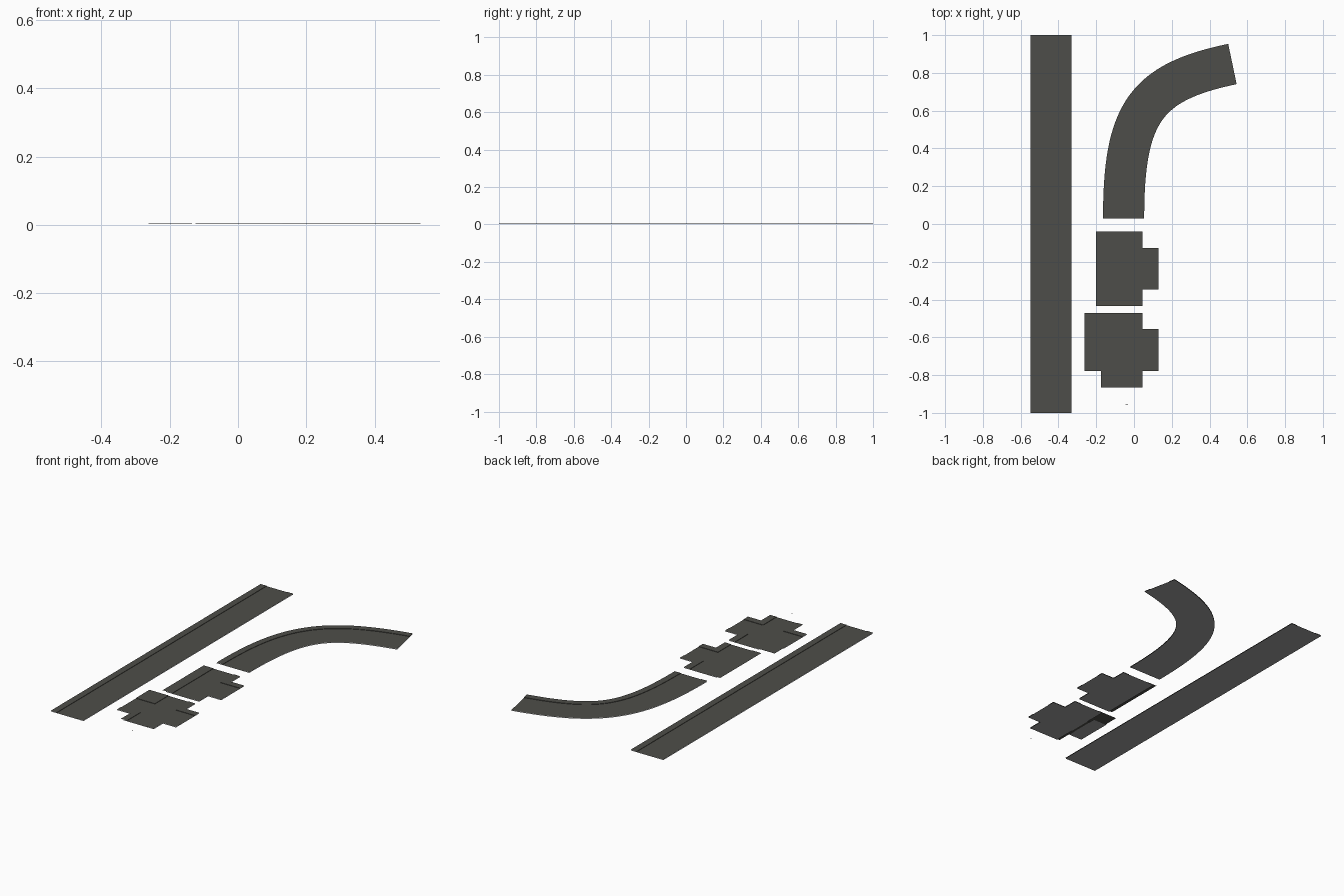
import bpy, bmesh
from mathutils import Vector

if "Cube" in bpy.data.objects:
    bpy.data.objects.remove(bpy.data.objects["Cube"])

ROAD, KERB = 0.002, 0.0045  # heights of the road and of the raised pavements
W, P = 0.109, 0.04          # half road width, pavement width


def material(name, c):
    m = bpy.data.materials.new(name)
    m.diffuse_color = (*c, 1)
    m.use_nodes = True
    m.node_tree.nodes["Principled BSDF"].inputs["Base Color"].default_value = m.diffuse_color
    return m


asphalt = material("dark_asphalt", (0.076, 0.076, 0.067))
base = material("grey_base", (0.34, 0.34, 0.34))


def finish(name, bm, mat):
    bmesh.ops.remove_doubles(bm, verts=bm.verts, dist=1e-5)
    me = bpy.data.meshes.new(name)
    bm.to_mesh(me)
    bm.free()
    me.materials.append(mat)
    ob = bpy.data.objects.new(name, me)
    bpy.context.collection.objects.link(ob)


def face(bm, *pts):
    bm.faces.new([bm.verts.new(p) for p in pts])


def strip(name, path, prof, mat):
    """Sweep a cross-section along path = [(centre, left normal)]."""
    bm = bmesh.new()
    rows = [[Vector((*(c + n * o), z)) for o, z in prof] for c, n in path]
    for a, b in zip(rows, rows[1:]):
        for i in range(len(prof) - 1):
            face(bm, a[i], a[i + 1], b[i + 1], b[i])
    finish(name, bm, mat)


def sweep(name, path):
    """Road with a pavement along both sides, over a flat base."""
    k = W - P
    strip(name, path, [(W, KERB), (k, KERB), (k, ROAD), (-k, ROAD), (-k, KERB), (-W, KERB)], asphalt)
    strip(name + "_base", path, [(-W, 0), (W, 0)], base)


def junction(name, xs, ys, rows):
    """Grid of cells, top row first: r = road, p = pavement, . = empty."""
    bm = bmesh.new()
    height = {"r": ROAD, "p": KERB}
    rows = rows[::-1]
    for j, row in enumerate(rows):
        for i, c in enumerate(row):
            if c == ".":
                continue
            x0, x1, y0, y1, z = xs[i], xs[i + 1], ys[j], ys[j + 1], height[c]
            face(bm, (x0, y0, z), (x1, y0, z), (x1, y1, z), (x0, y1, z))
            if c != "p":
                continue
            # kerb faces towards neighbouring road cells
            for di, dj, a, b in ((1, 0, (x1, y0), (x1, y1)), (-1, 0, (x0, y1), (x0, y0)),
                                 (0, 1, (x1, y1), (x0, y1)), (0, -1, (x0, y0), (x1, y0))):
                u, v = i + di, j + dj
                if 0 <= v < len(rows) and 0 <= u < len(row) and rows[v][u] == "r":
                    face(bm, (*a, ROAD), (*b, ROAD), (*b, z), (*a, z))
    finish(name, bm, asphalt)


def plates(name, rects, mat, z=0):
    """Flat rectangles facing down."""
    bm = bmesh.new()
    for x0, x1, y0, y1 in rects:
        face(bm, (x0, y0, z), (x0, y1, z), (x1, y1, z), (x1, y0, z))
    finish(name, bm, mat)


# Straight road
left = Vector((-1, 0))
sweep("straight_road", [(Vector((-0.44, y)), left) for y in (-1, 1)])

# Curved road along a bezier
p0, p3 = Vector((-0.055, 0.03)), Vector((0.521, 0.847))
p1, p2 = p0 + Vector((0, 0.56)), p3 - Vector((0.98, 0.205)) * 0.47
path = []
N = 32
for k in range(N + 1):
    t = k / N
    s = 1 - t
    c = p0 * s**3 + p1 * 3 * s * s * t + p2 * 3 * s * t * t + p3 * t**3
    d = ((p1 - p0) * s * s + (p2 - p1) * 2 * s * t + (p3 - p2) * t * t).normalized()
    path.append((c, Vector((-d.y, d.x))))
sweep("curved_road", path)

# Three-way junction; the base stops short of the left edge
junction("three_way_junction", [-0.2, -0.135, 0.002, 0.044, 0.131],
         [-0.433, -0.348, -0.308, -0.168, -0.128, -0.041],
         ["prp.", "prpp", "prrr", "prpp", "prp."])
plates("three_way_base", [(-0.178, 0.044, -0.433, -0.041),
                          (0.044, 0.131, -0.348, -0.128)], base)

# Four-way junction with one filled corner, left without base
junction("four_way_junction", [-0.262, -0.175, -0.135, 0.002, 0.044, 0.131],
         [-0.866, -0.778, -0.737, -0.599, -0.557, -0.47],
         ["pprp.", "pprpp", "rrrrr", "pprpp", ".prp."])
plates("four_way_base", [(-0.157, 0.044, -0.866, -0.47),
                         (0.044, 0.131, -0.778, -0.557),
                         (-0.262, -0.172, -0.778, -0.557)], base)

# Stray chip of road in front
plates("road_chip", [(-0.045, -0.033, -0.956, -0.953)], asphalt, 0.003)
